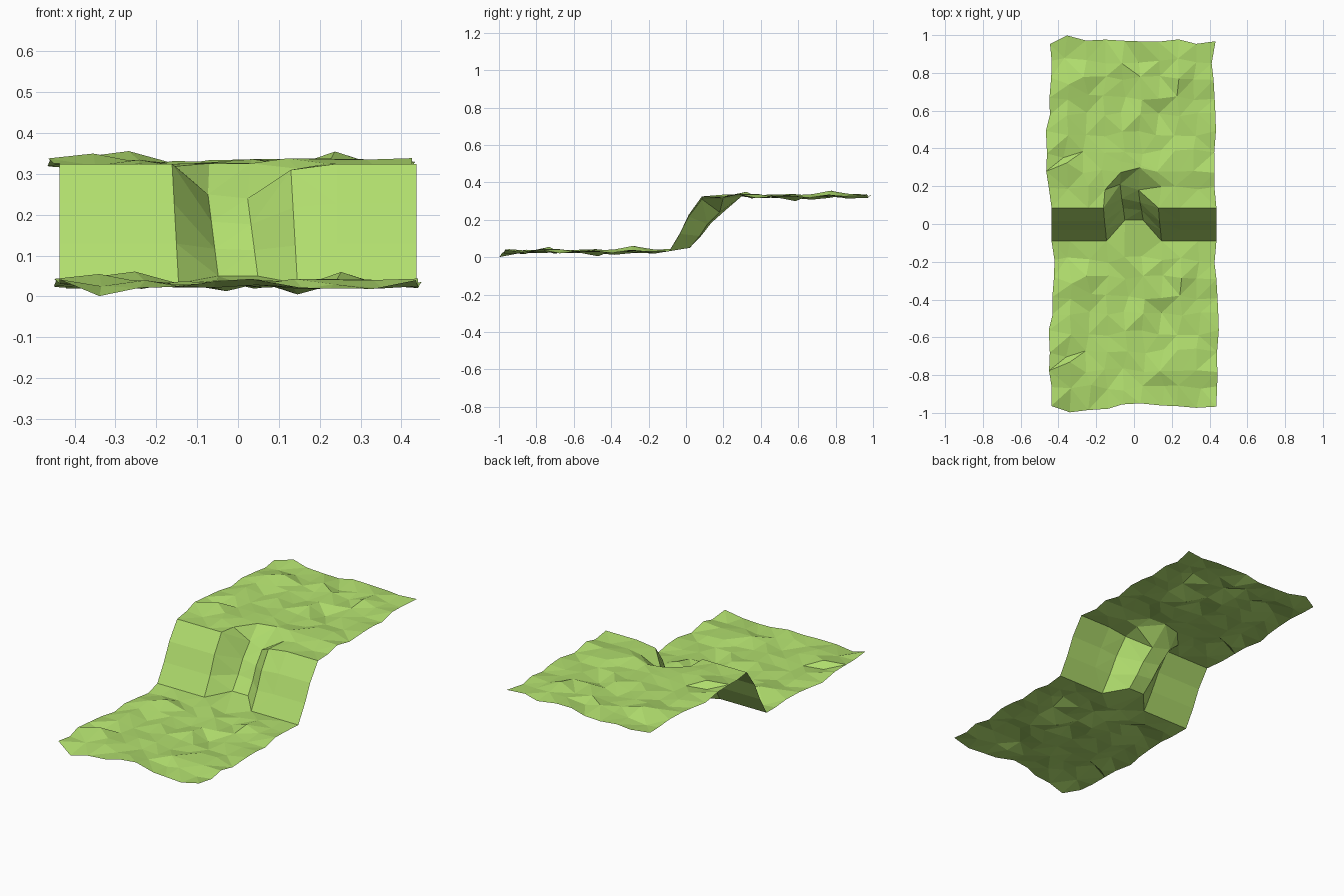
import bpy, bmesh, random

if "Cube" in bpy.data.objects:
    bpy.data.objects.remove(bpy.data.objects["Cube"])

random.seed(11)
N, S = 10, 0.097             # points per side of a ground tile, spacing
X0 = -S * (N - 1) / 2

grass = bpy.data.materials.new("grass_green")
grass.diffuse_color = (0.44, 0.73, 0.155, 1)
grass.use_nodes = True
grass.node_tree.nodes["Principled BSDF"].inputs["Base Color"].default_value = grass.diffuse_color

# One rough tile, used for both ground levels: offsets per (column, row)
rough = {(i, j): [random.uniform(-.016, .016), random.uniform(-.016, .016),
                  random.uniform(-.013, .013)] for j in range(N) for i in range(N)}
# Distinct bumps and dips
rough[1, 2] = [.0, .04, .024]
rough[1, 3] = [-.02, -.03, -.012]
rough[1, 7] = [.01, -.03, .02]
rough[2, 7] = [-.01, .01, .03]
rough[1, 5] = [.0, .0, .012]
rough[4, 6] = [.02, .0, -.018]
rough[7, 7] = [.01, .0, .029]
rough[6, 5] = [.0, .01, -.026]
rough[1, 0] = [.0, -.032, -.03]
rough[2, 0] = [.0, -.02, -.01]
rough[1, 9] = [.0, .035, .005]


def lower(i, j):
    """Point of the lower ground; the last row meets the cliff foot."""
    x, y = X0 + S * i, -.965 + S * j
    if j == N - 1:
        return (x, .02, .05) if i in (4, 5) else (x, -.09, .032)
    a, b, c = rough[i, j]
    if i in (4, 5) and j == N - 2:
        y += .03
    return (x + a, y + b, .031 + c)


def upper(i, j):
    """Point of the upper ground; the first row meets the cliff top."""
    x, y = X0 + S * i - .015 * min(j, 1), .09 + S * j
    if j == 0:
        if i in (4, 5):
            return (x - .025, .21 if i == 4 else .18, .25 if i == 4 else .24)
        return (x - .016 if i in (3, 6) else x, .085, .31 if i == 6 else .325)
    a, b, c = rough[i, j]
    if i in (4, 5) and j < 3:        # ground sinks towards the notch
        y += .1 if j == 1 else .04
        c = 0
    return (x + a, y + b, .326 + c)


def cliff(i, j):
    """Point of the slope between the two ground tiles, slightly bulged."""
    t = j / 3
    p, q = lower(i, N - 1), upper(i, 0)
    bulge = .012 * (1 if 0 < j < 3 else 0)
    return (p[0] + (q[0] - p[0]) * t, p[1] + (q[1] - p[1]) * t - bulge * (j - 1),
            p[2] + (q[2] - p[2]) * t)


def sheet(name, point, rows):
    bm = bmesh.new()
    g = [[bm.verts.new(point(i, j)) for i in range(N)] for j in range(rows)]
    for j in range(rows - 1):
        for i in range(N - 1):
            bm.faces.new((g[j][i], g[j][i + 1], g[j + 1][i + 1], g[j + 1][i]))
    bmesh.ops.triangulate(bm, faces=bm.faces[:])
    mesh = bpy.data.meshes.new(name)
    bm.to_mesh(mesh)
    bm.free()
    mesh.materials.append(grass)
    bpy.context.collection.objects.link(bpy.data.objects.new(name, mesh))


sheet("lower_ground", lower, N)
sheet("cliff_with_notch", cliff, 4)
sheet("upper_ground", upper, N)
